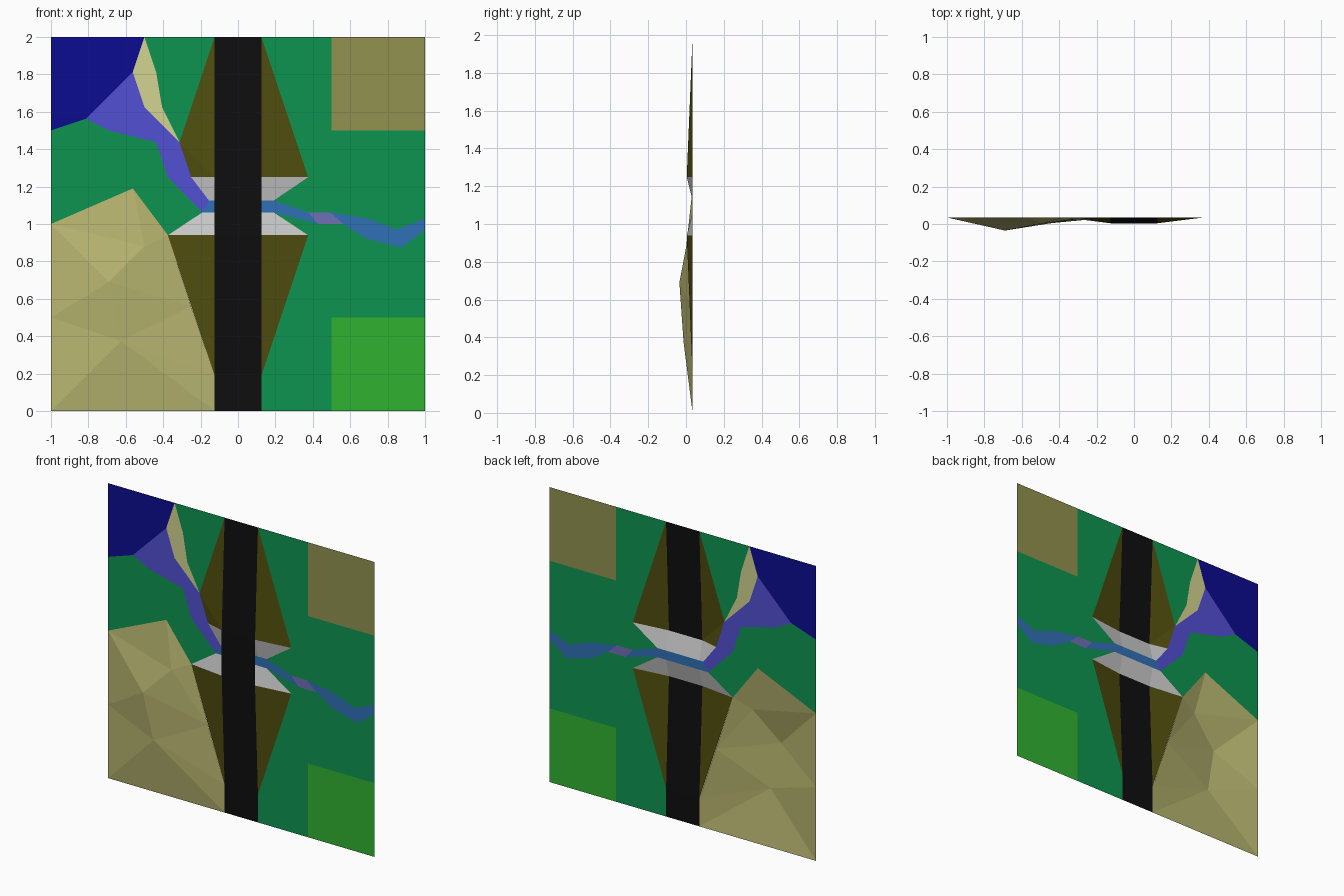
import bpy, bmesh

if "Cube" in bpy.data.objects:
    bpy.data.objects.remove(bpy.data.objects["Cube"])

BASE = 0.035          # ground sheet sits at y = BASE, heights rise towards -y
ROAD_H = 0.031
W = 0.125             # half road width


def srgb(r, g, b):
    return [((c / 255 + 0.055) / 1.055) ** 2.4 if c > 10 else c / 3294 for c in (r, g, b)] + [1]


def material(name, rgb):
    m = bpy.data.materials.new(name)
    m.diffuse_color = srgb(*rgb)
    m.use_nodes = True
    m.node_tree.nodes["Principled BSDF"].inputs["Base Color"].default_value = m.diffuse_color
    return m


GREEN = material("grass", (14, 148, 80))
SEA = material("sea", (12, 12, 145))
VIOLET = material("estuary", (82, 80, 212))
BLUE = material("river", (48, 112, 182))
FORD = material("ford", (112, 112, 182))
SAND = material("sand", (212, 212, 146))
EARTH = material("earth", (80, 78, 14))
ASPHALT = material("asphalt", (14, 14, 14))
STONE = material("stone", (190, 190, 190))
HILL = material("hill", (184, 182, 112))
FIELD = material("field", (146, 146, 80))
MEADOW = material("meadow", (48, 178, 48))


def sheet(name, mat, *polys):
    """Polygons of (x, z[, height]) points, laid on the sheet facing the front."""
    bm = bmesh.new()
    for poly in polys:
        f = bm.faces.new([bm.verts.new((p[0], BASE - (p[2] if len(p) > 2 else 0), p[1])) for p in poly])
        f.normal_update()
        if f.normal.y > 0:
            f.normal_flip()
    bmesh.ops.remove_doubles(bm, verts=bm.verts, dist=0.0005)
    bmesh.ops.triangulate(bm, faces=[f for f in bm.faces if len(f.verts) > 4])
    me = bpy.data.meshes.new(name)
    bm.to_mesh(me)
    bm.free()
    me.materials.append(mat)
    ob = bpy.data.objects.new(name, me)
    bpy.context.collection.objects.link(ob)


def rect(x0, z0, x1, z1):
    return [(x0, z0), (x1, z0), (x1, z1), (x0, z1)]


# Shared shorelines, listed west to east
river_n = [(0.19, 1.125), (0.375, 1.0625), (0.4925, 1.0625), (0.69, 1.03), (0.85, 0.97), (1, 1.03)]
river_s = [(0.19, 1.0625), (0.43, 1.0), (0.5625, 1.0), (0.69, 0.92), (0.875, 0.875), (1, 0.97)]
estuary_e = [(-0.5625, 1.8125), (-0.5, 1.625), (-0.3125, 1.4375), (-0.25, 1.25), (-0.155, 1.125)]
estuary_w = [(-0.8125, 1.5625), (-0.69, 1.5), (-0.4375, 1.4375), (-0.375, 1.25), (-0.19, 1.0625)]
beach_e = [(-0.5, 2), (-0.4375, 1.8125), (-0.406, 1.625), (-0.3125, 1.4375)]
N, S, NE, SE, SW = 1.25, 0.94, (0.375, 1.25), (0.375, 0.94), (-0.375, 0.94)
RAMP = 0.19           # where the south ramp leaves the ground

# Water
sheet("sea", SEA, [(-1, 2), (-0.5, 2), estuary_e[0], estuary_w[0], (-1, 1.5)])
sheet("estuary", VIOLET, estuary_e + estuary_w[::-1])
sheet("river", BLUE,
      [estuary_e[-1], river_n[0], river_s[0], estuary_w[-1]],
      [river_n[0], river_n[1], river_s[1], river_s[0]],
      *[[river_n[i], river_n[i + 1], river_s[i + 1], river_s[i]] for i in (2, 3, 4)])
sheet("ford", FORD, river_n[1:3] + river_s[2:0:-1])
sheet("beach", SAND, beach_e + estuary_e[1::-1])

# Flat land
sheet("field", FIELD, rect(0.5, 1.5, 1, 2))
sheet("meadow", MEADOW, rect(0.5, 0, 1, 0.5))
sheet("grass", GREEN,
      [(W, 2), (0.5, 2), (0.5, 1.5), (1, 1.5)] + river_n[::-1] + [NE],
      [(W, 0), (0.5, 0), (0.5, 0.5), (1, 0.5)] + river_s[::-1] + [SE, (W, RAMP)],
      beach_e + [(-W, 2)],
      [(-1, 1.5)] + estuary_w + [SW, (-0.5625, 1.19), (-1, 1)])

# Road: ramp up, bridge deck, ramp down, flat stretch
profile = [(2, 0), (N, ROAD_H), (S, ROAD_H), (RAMP, 0), (0, 0)]
sheet("road", ASPHALT, *[[(-W, a, ha), (W, a, ha), (W, b, hb), (-W, b, hb)]
                         for (a, ha), (b, hb) in zip(profile, profile[1:])])

# Earth banks beside the ramps
top = {(s, z): (s * W, z, ROAD_H) for s in (-1, 1) for z in (N, S)}
sheet("earth_banks", EARTH,
      [(W, 2), top[1, N], NE],
      [(-W, 2), top[-1, N], estuary_e[2]],
      [top[-1, N], estuary_e[3], estuary_e[2]],
      [(W, RAMP), SE, top[1, S]],
      [(-W, RAMP), SW, top[-1, S]])

# Stone abutments sloping under the deck to the river
for name, z, zr, west, foot, east, efoot in (
        ("north_abutment", N, 1.125, estuary_e[3], estuary_e[4], NE, river_n[0]),
        ("south_abutment", S, 1.0625, SW, estuary_w[-1], SE, river_s[0])):
    l, r = top[-1, z], top[1, z]
    sheet(name, STONE, [west, l, (-W, zr), foot], [l, r, (W, zr), (-W, zr)], [r, east, efoot, (W, zr)])

# Faceted hill: three summits fanned to the rim
A, B, C = (-0.69, 0.69, 0.07), (-0.625, 0.375, 0.048), (-0.5, 0.88, 0.034)
rim = [(-1, 0), (-1, 0.5), (-1, 1), (-0.5625, 1.19), SW, (-0.25, 0.56), (-W, RAMP), (-W, 0)]
fans = [(B, rim[0], rim[1]), (A, rim[1], rim[2]), (C, rim[2], rim[3]), (C, rim[3], rim[4]),
        (C, rim[4], rim[5]), (B, rim[5], rim[6]), (B, rim[6], rim[7]), (B, rim[7], rim[0]),
        (A, B, rim[1]), (A, C, rim[2]), (A, C, rim[5]), (A, B, rim[5])]
sheet("hill", HILL, *fans)
